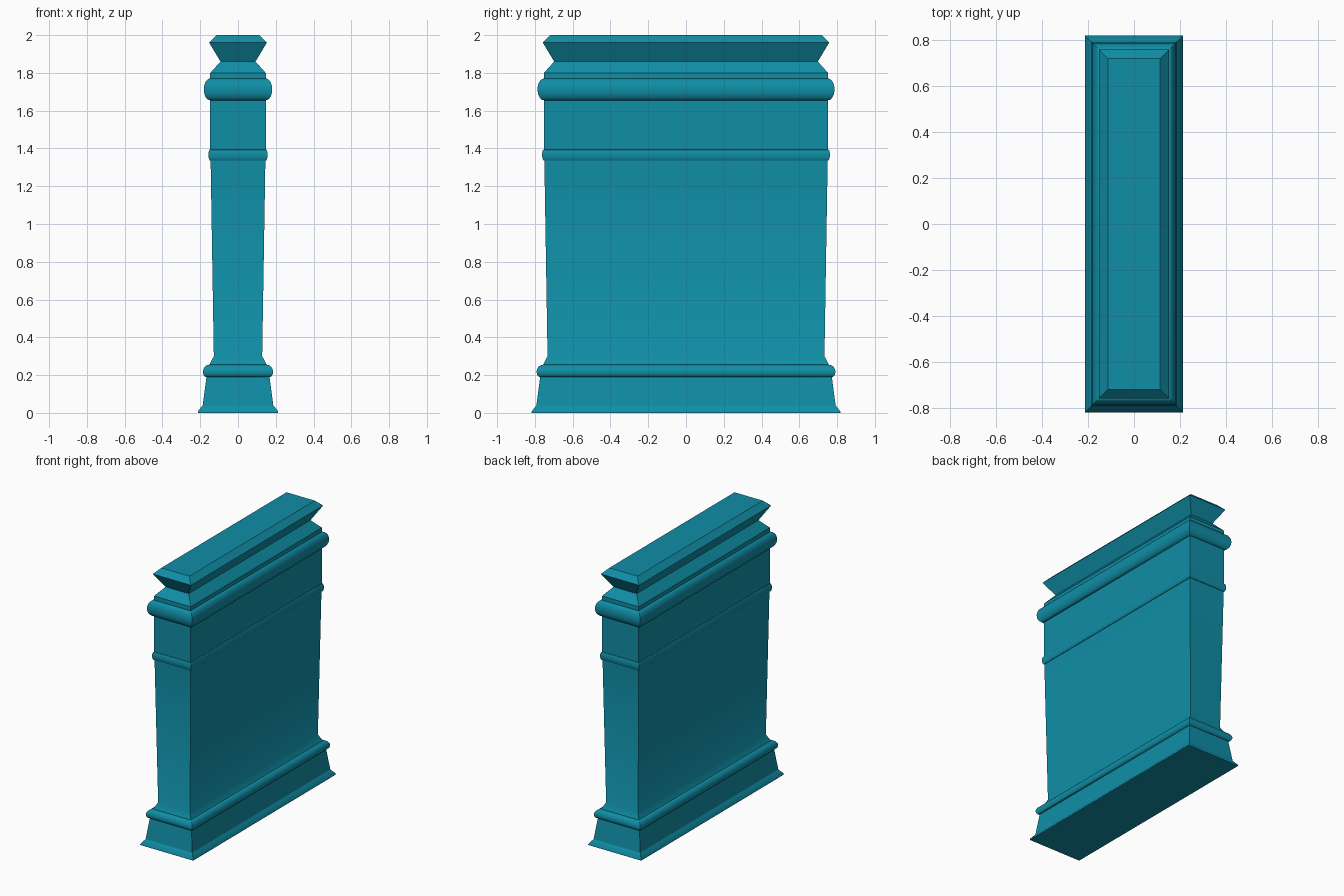
import bpy, bmesh, math

if "Cube" in bpy.data.objects:
    bpy.data.objects.remove(bpy.data.objects["Cube"])

EXTRA = 0.605  # depth half-size minus width half-size


def bulge(r0, z0, r1, z1, out, n=10):
    """Rounded moulding between two profile points."""
    pts = []
    for i in range(n + 1):
        t = i / n
        a = math.pi * t
        z = (z0 + z1) / 2 - (z1 - z0) / 2 * math.cos(a)
        pts.append((r0 + (r1 - r0) * t + out * math.sin(a), z))
    return pts


# Profile: half-width and height, bottom to top
profile = [(0.213, 0.0), (0.211, 0.01), (0.187, 0.04)]          # plinth foot
profile += bulge(0.167, 0.19, 0.152, 0.255, 0.026)              # base moulding
profile += [(0.128, 0.30)]                                      # tapered shaft
profile += bulge(0.145, 1.335, 0.147, 1.395, 0.011, 8)          # thin band
profile += bulge(0.147, 1.655, 0.147, 1.77, 0.034, 14)          # upper moulding
profile += [(0.147, 1.80), (0.093, 1.86),                       # neck
            (0.153, 1.96), (0.113, 2.0)]                        # cap

# Sweep the profile round a rectangle
bm = bmesh.new()
rings = []
for r, z in profile:
    rings.append([bm.verts.new((sx * r, sy * (r + EXTRA), z))
                  for sx, sy in ((-1, -1), (1, -1), (1, 1), (-1, 1))])
for a, b in zip(rings, rings[1:]):
    for i in range(4):
        j = (i + 1) % 4
        bm.faces.new((a[i], a[j], b[j], b[i]))
bm.faces.new(rings[0][::-1])
bm.faces.new(rings[-1])
bmesh.ops.recalc_face_normals(bm, faces=bm.faces)

mesh = bpy.data.meshes.new("pedestal")
bm.to_mesh(mesh)
bm.free()
obj = bpy.data.objects.new("pedestal", mesh)
bpy.context.collection.objects.link(obj)

# Teal finish
mat = bpy.data.materials.new("teal")
mat.diffuse_color = (0.005, 0.27, 0.38, 1)
mat.use_nodes = True
mat.node_tree.nodes["Principled BSDF"].inputs["Base Color"].default_value = mat.diffuse_color
mesh.materials.append(mat)

# Smooth mouldings, sharp corners
bpy.context.view_layer.objects.active = obj
obj.select_set(True)
bpy.ops.object.shade_smooth_by_angle(angle=math.radians(30))
